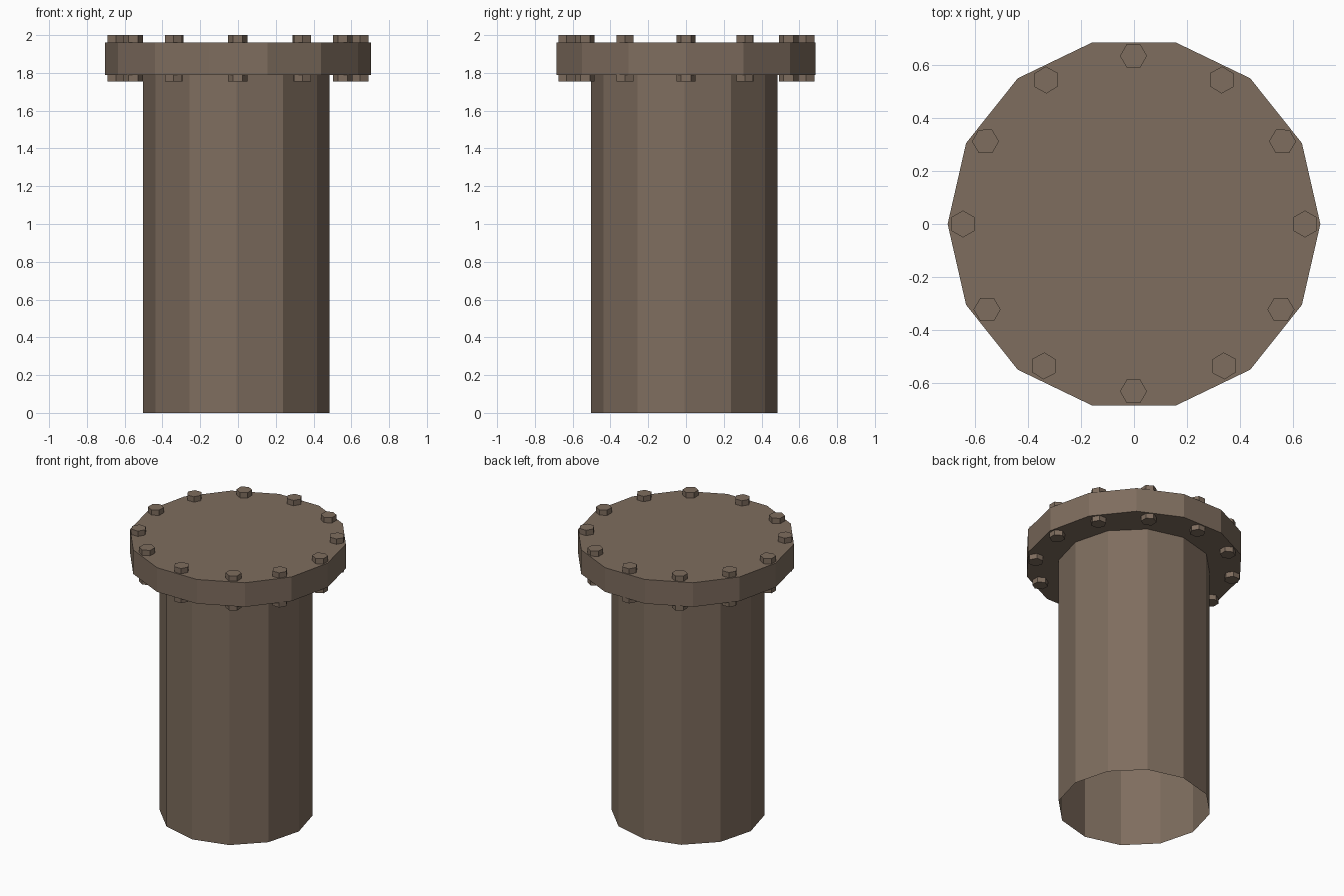
import bpy, bmesh, math

if "Cube" in bpy.data.objects:
    bpy.data.objects.remove(bpy.data.objects["Cube"])

# Single brown metal colour
metal = bpy.data.materials.new("brown_metal")
metal.diffuse_color = (0.21, 0.153, 0.112, 1)
metal.use_nodes = True
metal.node_tree.nodes["Principled BSDF"].inputs["Base Color"].default_value = metal.diffuse_color


def prism(name, sides, radius, centre, z0, z1, turn=0.0, capped=True):
    """Flat-sided vertical prism, with or without end caps."""
    bm = bmesh.new()
    rings = []
    for z in (z0, z1):
        ring = []
        for i in range(sides):
            a = turn + 2 * math.pi * i / sides
            ring.append(bm.verts.new((centre[0] + radius * math.cos(a),
                                      centre[1] + radius * math.sin(a), z)))
        rings.append(ring)
    low, high = rings
    for i in range(sides):
        j = (i + 1) % sides
        bm.faces.new((low[i], low[j], high[j], high[i]))
    if capped:
        bm.faces.new(low[::-1])
        bm.faces.new(high)
    mesh = bpy.data.meshes.new(name)
    bm.to_mesh(mesh)
    bm.free()
    mesh.materials.append(metal)
    obj = bpy.data.objects.new(name, mesh)
    bpy.context.collection.objects.link(obj)
    return obj


# Open-bottomed twelve-sided pipe, very slightly off centre
prism("pipe", 12, 0.494, (-0.009, -0.009), 0.0, 1.795, capped=False)

# Fourteen-sided cover flange
prism("flange", 14, 0.704, (0, 0), 1.79, 1.962)

# Hexagonal bolts through the flange: right half, mirrored to the left
half = [(0.332, 0.544), (0.561, 0.312), (0.646, 0), (0.555, -0.323), (0.34, -0.536)]
spots = [(-0.002, 0.635), (-0.002, -0.632)]
for x, y in half:
    spots += [(x, y), (-x, y)]
for n, (x, y) in enumerate(spots):
    prism(f"bolt_{n + 1}", 6, 0.051, (x, y), 1.754, 2.0,
          turn=math.atan2(y, x) + math.pi / 2)
